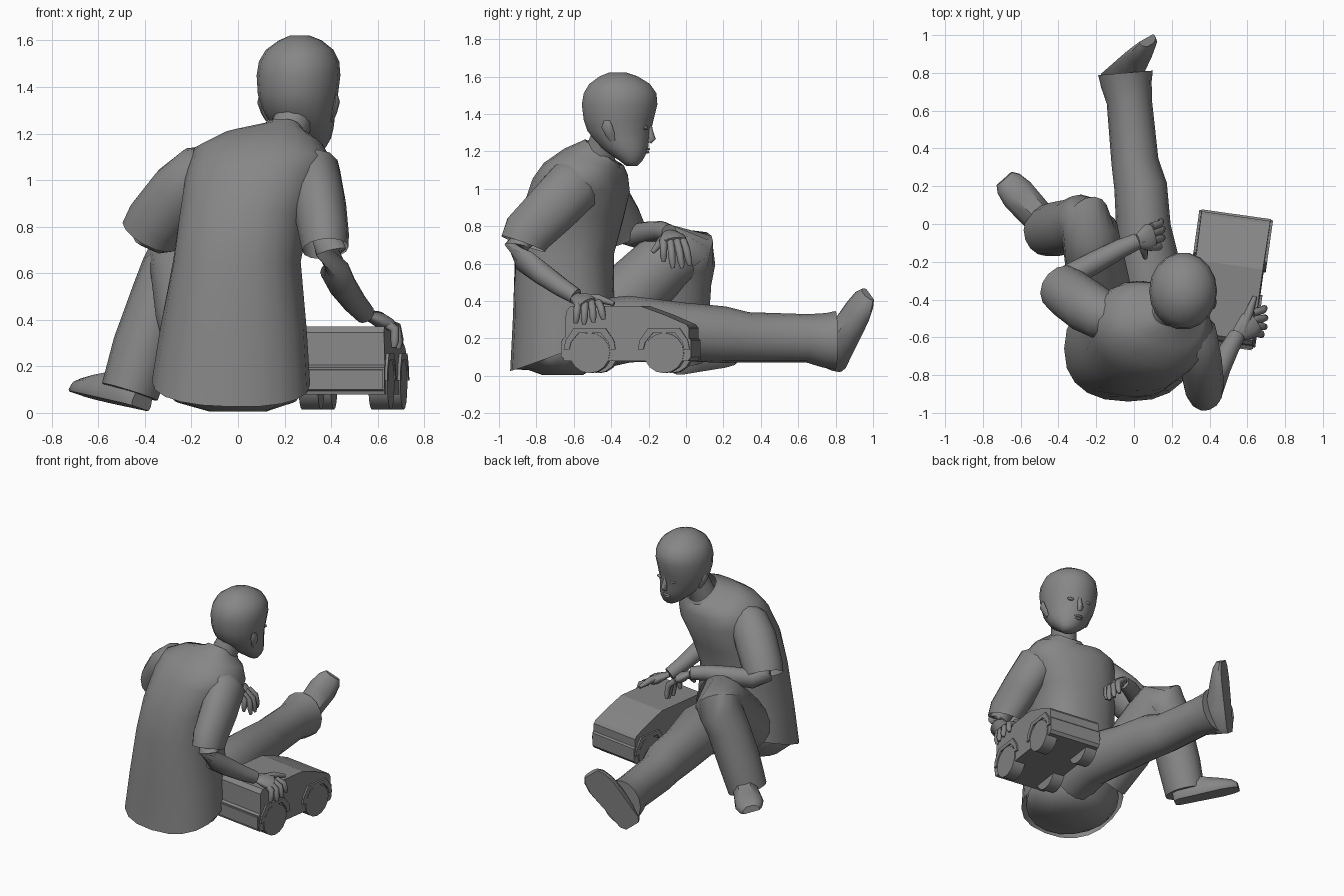
import bpy, bmesh, math
from mathutils import Vector as V, Matrix

if "Cube" in bpy.data.objects:
    bpy.data.objects.remove(bpy.data.objects["Cube"])

X, Y, Z = V((1, 0, 0)), V((0, 1, 0)), V((0, 0, 1))

# Dark grey finish shared by every part
GREY = bpy.data.materials.new("dark_grey")
GREY.diffuse_color = (.24, .24, .24, 1)
GREY.use_nodes = True
GREY.node_tree.nodes["Principled BSDF"].inputs["Base Color"].default_value = GREY.diffuse_color


def build(name, lofts, smooth=50):
    """Make one object out of lofts: (rings, cap_start, cap_end)."""
    bm = bmesh.new()
    for rings, c0, c1 in lofts:
        vs = [[bm.verts.new(p) for p in r] for r in rings]
        n = len(vs[0])
        for a, b in zip(vs, vs[1:]):
            for i in range(n):
                j = (i + 1) % n
                bm.faces.new((a[i], a[j], b[j], b[i]))
        if c0:
            bm.faces.new(vs[0][::-1])
        if c1:
            bm.faces.new(vs[-1])
    bmesh.ops.recalc_face_normals(bm, faces=bm.faces)
    me = bpy.data.meshes.new(name)
    bm.to_mesh(me)
    bm.free()
    me.materials.append(GREY)
    ob = bpy.data.objects.new(name, me)
    bpy.context.collection.objects.link(ob)
    if smooth:
        bpy.context.view_layer.objects.active = ob
        ob.select_set(True)
        bpy.ops.object.shade_smooth_by_angle(angle=math.radians(smooth))
        ob.select_set(False)
    return ob


def tube(pts, radii, ref=X, flat=1.0, n=14, c0=True, c1=True):
    """Round sections swept along points; flat squashes across ref."""
    pts = [V(p) for p in pts]
    rings = []
    for i, p in enumerate(pts):
        t = (pts[min(i + 1, len(pts) - 1)] - pts[max(i - 1, 0)]).normalized()
        s = (ref - t * t.dot(ref)).normalized()
        u = t.cross(s)
        r = radii[i]
        rings.append([p + s * r * math.cos(k * math.tau / n) + u * r * flat * math.sin(k * math.tau / n)
                      for k in range(n)])
    return rings, c0, c1


def slices(rows, n=20, power=1.0):
    """Level sections: z, cx, cy, rx, ry, yaw, slope x, slope y."""
    rings = []
    for z, cx, cy, rx, ry, yaw, a, b in rows:
        ring = []
        for k in range(n):
            c, s = math.cos(k * math.tau / n), math.sin(k * math.tau / n)
            p = V((rx * math.copysign(abs(c) ** power, c), ry * math.copysign(abs(s) ** power, s), 0))
            p = Matrix.Rotation(math.radians(yaw), 3, 'Z') @ p
            ring.append(V((cx + p.x, cy + p.y, z + a * p.x + b * p.y)))
        rings.append(ring)
    return rings


# Shirt
build("shirt_body", [(slices([
    (.13, -.03, -.66, .34, .28, 0, -.02, .37),
    (.36, -.02, -.655, .315, .27, 0, 0, .15),
    (.65, -.005, -.65, .275, .265, -4, 0, 0),
    (.85, .03, -.61, .28, .275, -8, 0, -.05),
    (1.02, .085, -.56, .305, .25, -14, -.08, -.15),
    (1.10, .115, -.535, .305, .21, -17, -.14, -.2),
    (1.165, .15, -.49, .22, .15, -15, -.14, -.35),
    (1.185, .19, -.455, .105, .1, -15, -.1, -.7),
    (1.20, .195, -.45, .095, .09, -15, -.1, -.7)], power=.85), False, False)])
build("left_sleeve", [tube([(-.08, -.52, 1.05), (-.16, -.49, 1.025), (-.245, -.44, .945), (-.35, -.365, .82), (-.38, -.34, .765)],
                           [.10, .13, .14, .135, .13], Y, c0=False, c1=False)])
build("right_sleeve", [tube([(.27, -.55, 1.055), (.325, -.60, 1.015), (.35, -.72, .89), (.37, -.85, .76), (.375, -.87, .705)],
                            [.09, .12, .115, .107, .1], X, 1.27, c0=False, c1=False)])

# Trousers
build("trouser_seat", [(slices([
    (.005, 0, -.66, .12, .11, 0, 0, 0), (.05, -.01, -.64, .26, .2, 0, 0, .1), (.13, -.025, -.655, .325, .265, 0, -.02, .36),
    (.22, -.025, -.655, .32, .26, 0, 0, .3)]), True, False)])
build("bent_leg", [tube([(-.15, -.48, .28), (-.19, -.3, .43), (-.22, -.12, .6), (-.235, -.03, .665), (-.255, .008, .66),
                         (-.28, .008, .61), (-.325, -.01, .5), (-.405, -.025, .28), (-.465, -.035, .09)],
                        [.165, .165, .155, .15, .145, .138, .135, .135, .125], X, 1.08, n=16, c0=False)])
build("straight_leg", [tube([(.1, -.5, .22), (.1, -.3, .25), (.05, -.02, .235), (.035, .2, .22), (.005, .33, .205),
                             (-.025, .65, .2), (-.04, .74, .19), (-.045, .80, .19)],
                            [.175, .165, .145, .14, .125, .12, .135, .145], X, 1.08, n=16, c0=False)])


# Shoes: flat-soled sections along the foot
def shoe(name, heel, toe, up):
    heel, toe = V(heel), V(toe)
    d = toe - heel
    t = d.normalized()
    u = (V(up) - t * t.dot(V(up))).normalized()
    s = t.cross(u)
    rings = []
    for f, w, h in ((0, .055, .10), (.08, .08, .15), (.35, .085, .16), (.5, .09, .13), (.75, .095, .095),
                    (.92, .08, .07), (1, .055, .045)):
        c = heel + d * f
        rings.append([c + s * w * a + u * h * b for a, b in
                      ((-.9, 0), (.9, 0), (1, .2), (.9, .6), (.45, .95), (-.45, .95), (-.9, .6), (-1, .2))])
    build(name, [(rings, True, True)], 40)


shoe("bent_leg_shoe", (-.42, -.085, .02), (-.69, .24, .08), (.25, .1, 1))
shoe("straight_leg_shoe", (-.14, .81, .05), (.065, .985, .435), (.56, -.82, .12))


# Arms with hands: fingers fan out along y
def arm(name, pts, radii, knuckles, tips, thumb, ref):
    wrist, kn = V(pts[-1]), V(knuckles)
    parts = [tube(pts, radii, ref),
             tube([wrist, wrist.lerp(kn, .3), wrist.lerp(kn, .7), kn], [.038, .055, .075, .065], Y, .45, 12)]
    for k, tip in enumerate(tips):
        base = kn + Y * (-.052 + .035 * k) - (kn - wrist) * .1
        mid = base.lerp(V(tip), .45) + V((.025, 0, .02))
        parts.append(tube([base, mid, base.lerp(V(tip), .8) + V((.012, 0, .006)), tip], [.022, .02, .018, .01], Y, 1, 8))
    b = wrist.lerp(kn, .3)
    parts.append(tube([b, b.lerp(V(thumb), .55) + Z * .015, thumb], [.028, .023, .012], Z, 1, 8))
    build(name, parts, 60)


arm("right_arm", [(.38, -.84, .76), (.4, -.905, .69), (.415, -.865, .615), (.45, -.77, .545), (.5, -.67, .475), (.545, -.59, .425)],
    [.065, .066, .064, .06, .052, .044], (.64, -.515, .385),
    [(.67, -.59, .28), (.69, -.545, .275), (.695, -.495, .285), (.69, -.44, .3)], (.64, -.385, .385), Z)
arm("left_arm", [(-.35, -.36, .82), (-.385, -.33, .765), (-.34, -.275, .75), (-.2, -.2, .765), (-.07, -.13, .775), (.02, -.09, .765)],
    [.06, .066, .065, .06, .052, .044], (.10, -.065, .715),
    [(.13, -.12, .61), (.15, -.07, .575), (.15, -.02, .575), (.14, .02, .59)], (.06, -.18, .66), Z)

# Head: level slices from chin to crown, given as y and x limits
rows = []
for z, y0, y1, x0, x1 in ((1.122, -.32, -.26, .29, .36), (1.145, -.35, -.235, .25, .38), (1.18, -.40, -.215, .205, .40),
                          (1.22, -.455, -.2, .16, .41), (1.26, -.49, -.195, .13, .415), (1.31, -.53, -.185, .1, .42),
                          (1.37, -.55, -.17, .085, .43), (1.45, -.56, -.15, .08, .44), (1.51, -.55, -.155, .09, .435),
                          (1.56, -.52, -.19, .12, .41), (1.6, -.465, -.255, .175, .36), (1.622, -.41, -.32, .225, .305)):
    rows.append((z, (x0 + x1) / 2, (y0 + y1) / 2, (x1 - x0) / 2, (y1 - y0) / 2, 0, 0, 0))
build("head", [(slices(rows, 18), True, True)], 60)
build("neck", [tube([(.19, -.49, 1.1), (.215, -.455, 1.2), (.255, -.41, 1.31)], [.09, .085, .085], c0=False, c1=False)])

# Face, turned a little towards +x
F = V((.2, .98, 0))
S = V((.98, -.2, 0))
face = V((.30, -.196, 0))


def blob(c, w, d, h):
    rings = []
    for i in range(1, 6):
        a = math.pi * i / 6
        rings.append([c + Z * h * math.cos(a) + (S * w * math.cos(q) + F * d * math.sin(q)) * math.sin(a)
                      for q in [k * math.tau / 8 for k in range(8)]])
    return rings, True, True


build("nose", [tube([face + Z * 1.345, face + F * .006 + Z * 1.30, face + F * .016 + Z * 1.268, face + Z * 1.25],
                    [.012, .016, .02, .014], S, 1, 8)])
build("lips", [blob(face + Z * 1.212 - F * .01, .035, .014, .008), blob(face + Z * 1.196 - F * .014, .028, .014, .008)])
build("eyes", [blob(face + S * .06 * k - F * .008 + Z * 1.325, .026, .014, .011) for k in (-1, 1)])
build("ears", [tube([V((.265, -.365, 0)) + S * .142 * k + Z * 1.255, V((.262, -.375, 0)) + S * .155 * k + Z * 1.29,
                     V((.26, -.39, 0)) + S * .168 * k + Z * 1.335, V((.26, -.39, 0)) + S * .166 * k + Z * 1.365],
                    [.014, .026, .03, .016], F, .4, 10) for k in (-1, 1)])

# Toy car, turned slightly clockwise
CAR = Matrix.Translation((.493, -.295, 0)) @ Matrix.Rotation(math.radians(-8), 4, 'Z')


def slab(profile, x0, x1, top_in=0.0):
    """Side profile (y, z) extruded across the car; top_in narrows the roof."""
    rings = []
    for x in (x0, x1):
        rings.append([CAR @ V((x - math.copysign(top_in, x) * max(0, (z - .2) / .17), y, z)) for y, z in profile])
    return rings, True, True


body = [(-.335, .08), (-.345, .12), (-.345, .195), (-.33, .205), (-.325, .345), (-.30, .372), (.08, .372),
        (.21, .325), (.325, .275), (.34, .255), (.34, .20), (.35, .19), (.35, .10), (.335, .08)]
build("car_body", [slab(body, -.186, .186, .006)], 0)
build("car_rear_bumper", [slab([(-.352, .1), (-.352, .185), (-.33, .19), (-.33, .09)], -.18, .18)], 0)

# Wheel arches and wheels
arches, wheels = [], []
for wy in (-.195, .205):
    outer = [(-.14, .14), (-.13, .19), (-.085, .255), (.085, .255), (.13, .19), (.14, .14)]
    inner = [(.11, .14), (.1, .18), (.06, .228), (-.06, .228), (-.1, .18), (-.11, .14)]
    for k in (-1, 1):
        arches.append(slab([(wy + y, z) for y, z in outer + inner], *sorted((k * .16, k * .197))))
        circle = [(wy + .108 * math.cos(a), .122 + .108 * math.sin(a)) for a in [i * math.tau / 16 for i in range(16)]]
        wheels.append(slab(circle, *sorted((k * .11, k * .193))))
build("car_wheel_arches", arches, 0)
build("car_wheels", wheels, 30)
